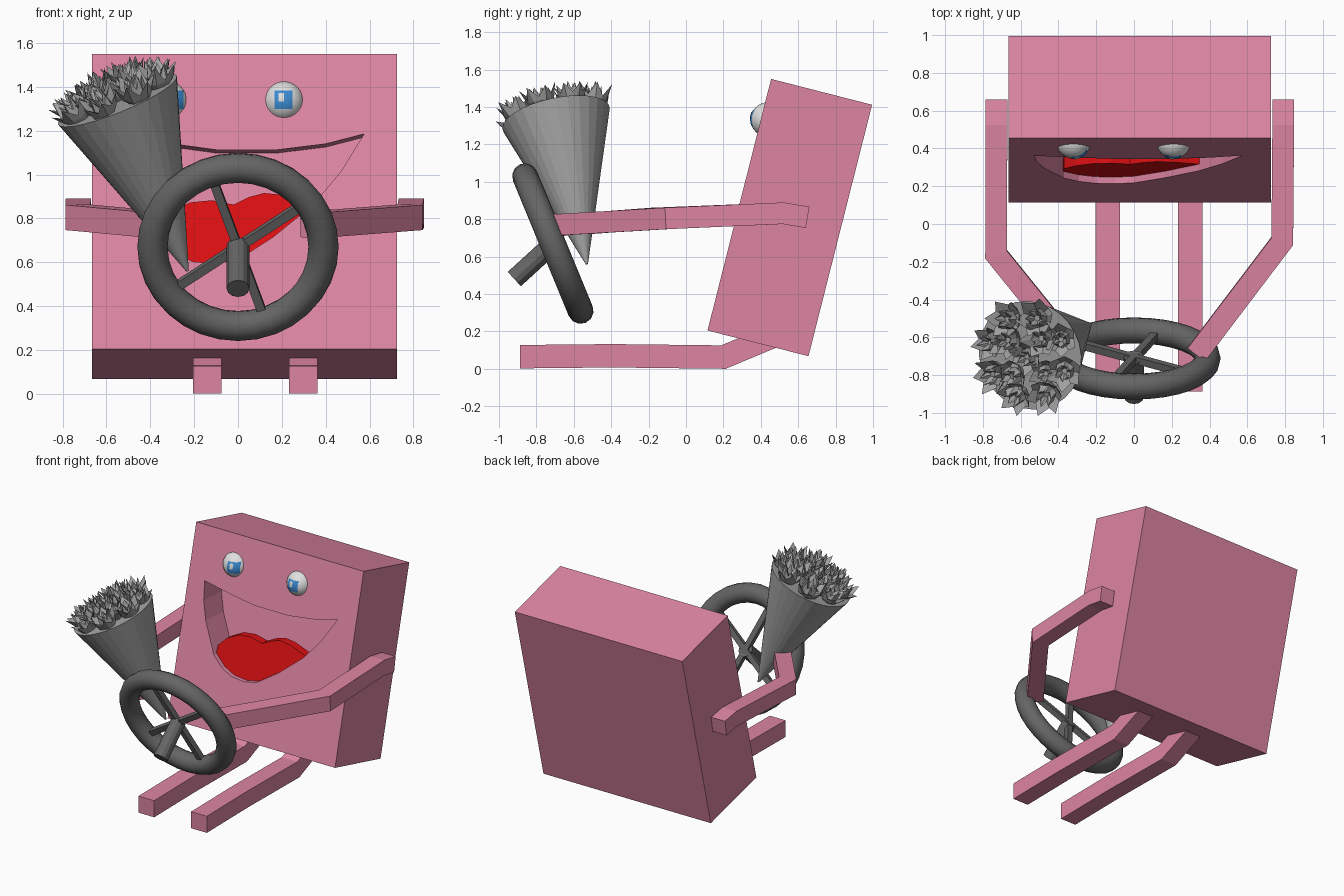
import bpy, bmesh, math, random
from mathutils import Vector, Matrix

if "Cube" in bpy.data.objects:
    bpy.data.objects.remove(bpy.data.objects["Cube"])

random.seed(4)


def material(name, rgb):
    m = bpy.data.materials.new(name)
    m.diffuse_color = (*rgb, 1)
    m.use_nodes = True
    m.node_tree.nodes["Principled BSDF"].inputs["Base Color"].default_value = m.diffuse_color
    return m


PINK = material("pink", (0.72, 0.235, 0.36))
RED = material("tongue red", (0.72, 0.005, 0.006))
WHITE = material("eye white", (0.75, 0.75, 0.75))
BLUE = material("iris blue", (0.045, 0.26, 0.65))
GREY = material("light grey", (0.36, 0.36, 0.36))
DARK = material("dark grey", (0.13, 0.13, 0.13))


def finish(name, bm, mat, smooth=False):
    bmesh.ops.recalc_face_normals(bm, faces=bm.faces)
    me = bpy.data.meshes.new(name)
    bm.to_mesh(me)
    bm.free()
    me.materials.append(mat)
    ob = bpy.data.objects.new(name, me)
    bpy.context.collection.objects.link(ob)
    if smooth:
        for p in me.polygons:
            p.use_smooth = True
    return ob


def make(name, verts, faces, mat, smooth=False):
    bm = bmesh.new()
    vs = [bm.verts.new(v) for v in verts]
    for f in faces:
        bm.faces.new([vs[i] for i in f])
    return finish(name, bm, mat, smooth)


def loft(name, rings, mat):
    """Closed solid through rings of equal length."""
    n = len(rings[0])
    faces = [(r * n + i, r * n + (i + 1) % n, (r + 1) * n + (i + 1) % n, (r + 1) * n + i)
             for r in range(len(rings) - 1) for i in range(n)]
    faces += [tuple(range(n)), tuple(range((len(rings) - 1) * n, len(rings) * n))]
    return make(name, [v for r in rings for v in r], faces, mat)


def limb(name, path, w, h):
    """Square bar along a path with mitred bends."""
    p = [Vector(q) for q in path]
    d = [(b - a).normalized() for a, b in zip(p, p[1:])]
    side = d[0].cross(Vector((0, 0, 1))).normalized()
    up = side.cross(d[0])
    ring = [p[0] + side * a * w / 2 + up * b * h / 2 for a, b in ((-1, -1), (1, -1), (1, 1), (-1, 1))]
    rings = [ring]
    for i in range(1, len(p)):
        n = d[i - 1] + d[i] if i < len(d) else d[i - 1]
        ring = [v + d[i - 1] * ((p[i] - v).dot(n) / d[i - 1].dot(n)) for v in ring]
        rings.append(ring)
    return loft(name, rings, PINK)


def rod(name, a, b, r1, r2, sides, mat, smooth=False):
    a, b = Vector(a), Vector(b)
    bm = bmesh.new()
    rot = (b - a).to_track_quat('Z', 'Y').to_matrix().to_4x4()
    bmesh.ops.create_cone(bm, cap_ends=True, segments=sides, radius1=r1, radius2=r2,
                          depth=(b - a).length, matrix=Matrix.Translation((a + b) / 2) @ rot)
    return finish(name, bm, mat, smooth)


# Body: box leaning back
def face_y(z):
    return 0.115 + (z - 0.205) * 0.2528


profile = [(0.455, 1.55), (0.995, 1.412), (0.655, 0.068), (0.115, 0.205)]
body = loft("body", [[(x, y, z) for y, z in profile] for x in (-0.665, 0.725)], PINK)


# Mouth hollow and tongue
def face_prism(name, pts, near, far, mat):
    return loft(name, [[(x, face_y(z) + o, z - 0.07 * o) for x, z in pts] for o in (near, far)], mat)


lower = [(-0.37, 0.71), (-0.29, 0.64), (-0.205, 0.603), (-0.1, 0.593), (0.0, 0.612),
         (0.16, 0.715), (0.345, 0.865)]
mouth = ([(-0.53, 1.18), (-0.515, 1.05), (-0.475, 0.92)] + lower +
         [(0.47, 1.015), (0.575, 1.185), (0.4, 1.14), (0.18, 1.113), (-0.1, 1.113), (-0.3, 1.14)])
cutter = face_prism("mouth_cutter", mouth, -0.06, 0.21, PINK)
cutter.hide_render = True
cutter.hide_set(True)
cut = body.modifiers.new("mouth", 'BOOLEAN')
cut.operation = 'DIFFERENCE'
cut.solver = 'EXACT'
cut.object = cutter
bulge = [(-0.02 + (x + 0.02) * 1.02, 0.8 + (z - 0.8) * 1.02) for x, z in lower]
face_prism("tongue", bulge + [(0.31, 0.875), (0.2, 0.91), (0.12, 0.918), (0.05, 0.9), (-0.02, 0.865),
                              (-0.12, 0.885), (-0.22, 0.875), (-0.31, 0.83), (-0.37, 0.77)], 0.035, 0.1, RED)


# Eyes with thin square iris and highlight patches
def eye_patch(name, c, dx, dz, w, h, r, mat, n=6):
    vs = []
    for j in range(n + 1):
        for i in range(n + 1):
            x, z = dx + w * (i / n - 0.5), dz + h * (j / n - 0.5)
            vs.append(c + Vector((x, -math.sqrt(r * r - x * x - z * z), z)))
    fs = [(j * (n + 1) + i, j * (n + 1) + i + 1, (j + 1) * (n + 1) + i + 1, (j + 1) * (n + 1) + i)
          for j in range(n) for i in range(n)]
    make(name, vs, fs, mat, True)


for side, x, look in (("left", -0.32, 0.03), ("right", 0.21, -0.003)):
    c = Vector((x, 0.437, 1.333))
    bm = bmesh.new()
    bmesh.ops.create_uvsphere(bm, u_segments=24, v_segments=16, radius=0.092, matrix=Matrix.Translation(c))
    finish(side + "_eye", bm, WHITE, True)
    eye_patch(side + "_iris", c, look, 0.008, 0.083, 0.083, 0.094, BLUE)
    eye_patch(side + "_highlight", c, look - 0.01, 0.02, 0.025, 0.04, 0.0955, WHITE)

# Arms reaching forward, legs lying on the ground
limb("right_arm", [(0.79, 0.65, 0.81), (0.79, 0.52, 0.832), (0.785, -0.09, 0.805), (0.33, -0.69, 0.77)], 0.115, 0.115)
limb("left_arm", [(-0.728, 0.65, 0.81), (-0.728, 0.52, 0.832), (-0.73, -0.16, 0.805), (-0.35, -0.63, 0.77)], 0.115, 0.115)
for side, x in (("left", -0.14), ("right", 0.297)):
    limb(side + "_leg", [(x, -0.887, 0.065), (x, -0.4, 0.07), (x, 0.2, 0.063), (x, 0.54, 0.205)], 0.13, 0.125)

# Steering wheel: rim, two crossed spokes, column
hub = Vector((0, -0.712, 0.67))
tilt = Matrix.Translation(hub) @ Matrix.Rotation(math.atan2(0.715, -0.295), 4, 'X')
R, r, nu, nv = 0.39, 0.069, 32, 12
verts, faces = [], []
for i in range(nu):
    a = math.tau * i / nu
    for j in range(nv):
        b = math.tau * j / nv
        q = R + r * math.cos(b)
        verts.append(tilt @ Vector((q * math.cos(a), q * math.sin(a), r * math.sin(b))))
        k, m = (i + 1) % nu, (j + 1) % nv
        faces.append((i * nv + j, k * nv + j, k * nv + m, i * nv + m))
make("wheel_rim", verts, faces, DARK, True)
for i, ang in enumerate((109, 35)):
    bm = bmesh.new()
    bmesh.ops.create_cube(bm, size=1, matrix=tilt @ Matrix.Rotation(math.radians(ang), 4, 'Z')
                          @ Matrix.Diagonal((0.66, 0.04, 0.04, 1)))
    finish("wheel_spoke_%d" % (i + 1), bm, DARK)
rod("wheel_column", (0, -0.705, 0.675), (0, -0.918, 0.48), 0.052, 0.052, 12, DARK)

# Bouquet: wrapping cone filled with spiky flowers
tip, top = Vector((-0.23, -0.53, 0.56)), Vector((-0.55, -0.695, 1.34))
rod("bouquet_wrap", tip, top, 0.006, 0.293, 28, GREY)
frame = Matrix.Translation(top) @ (top - tip).to_track_quat('Z', 'Y').to_matrix().to_4x4()


def flower(name, rad, ang, size):
    place = (frame @ Matrix.Rotation(ang, 4, 'Z') @ Matrix.Translation((rad, 0, -0.02))
             @ Matrix.Rotation(rad * 1.3, 4, 'Y') @ Matrix.Rotation(random.random() * 6, 4, 'Z'))
    n, rings = 12, []
    # (radius, height) for petal tips and the notches between them
    for tips, gaps in (((0.03, 0), (0.03, 0)), ((0.075, 0.05), (0.07, 0.05)), ((0.105, 0.13), (0.08, 0.075)),
                       ((0.055, 0.06), (0.05, 0.06)), ((0.045, 0.14), (0.035, 0.085)), ((0.015, 0.07), (0.015, 0.07))):
        ring = []
        for i in range(n):
            q, h = gaps if i % 2 else tips
            h *= random.uniform(0.88, 1.12)
            a = math.tau * i / n
            ring.append(place @ Vector((q * math.cos(a), q * math.sin(a), h)) .lerp(Vector(), 1 - size))
        rings.append(ring)
    loft(name, rings, GREY)


spots = [(0, 0)] + [(0.125, k * math.tau / 4 + 0.4) for k in range(4)] + [(0.205, k * math.tau / 8) for k in range(8)]
for i, (rad, ang) in enumerate(spots):
    flower("flower_%d" % (i + 1), rad, ang, random.uniform(0.85, 1.0))
